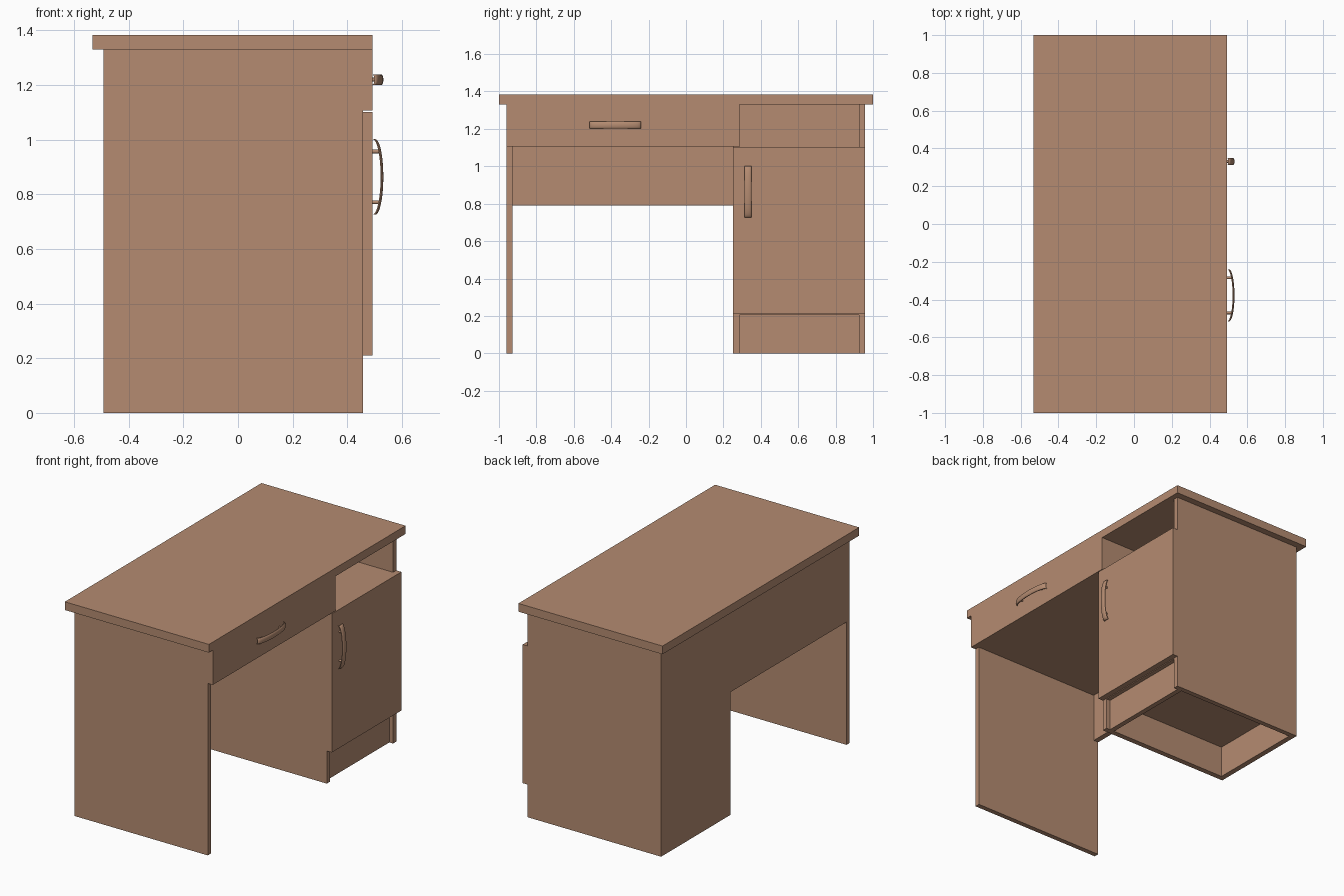
import bpy, bmesh, math
from mathutils import Matrix, Vector

if "Cube" in bpy.data.objects:
    bpy.data.objects.remove(bpy.data.objects["Cube"])

wood = bpy.data.materials.new("warm_brown_wood")
wood.diffuse_color = (0.46, 0.26, 0.165, 1)
wood.use_nodes = True
wood.node_tree.nodes["Principled BSDF"].inputs["Base Color"].default_value = wood.diffuse_color


def finish(name, bm):
    bmesh.ops.recalc_face_normals(bm, faces=bm.faces)
    me = bpy.data.meshes.new(name)
    bm.to_mesh(me)
    bm.free()
    me.materials.append(wood)
    ob = bpy.data.objects.new(name, me)
    bpy.context.collection.objects.link(ob)
    return ob


def board(name, x, y, z):
    """Flat board given by its (min, max) along each axis."""
    bm = bmesh.new()
    bmesh.ops.create_cube(bm, size=1)
    for v in bm.verts:
        v.co = [(r[0] + r[1]) / 2 + c * (r[1] - r[0]) for r, c in zip((x, y, z), v.co)]
    return finish(name, bm)


def handle(name, y, z, vertical):
    """Bowed strip on two round posts, centred on y, z of the front face."""
    bm = bmesh.new()
    half, width, thick, steps = 0.138, 0.019, 0.004, 24
    # slightly domed cross-section: (across, outwards)
    outer = [(width * t, -0.006 * t ** 4) for t in (-1, -0.85, -0.5, 0, 0.5, 0.85, 1)]
    section = outer + [(a, o - thick) for a, o in reversed(outer)]
    rings = []
    for i in range(steps + 1):
        t = -math.cos(math.pi * i / steps)
        bow = 0.503 + 0.029 * math.sqrt(max(0, 1 - t * t))
        rings.append([bm.verts.new((bow + o, half * t, a)) for a, o in section])
    n = len(section)
    for r, s in zip(rings, rings[1:]):
        for k in range(n):
            bm.faces.new((r[k], r[(k + 1) % n], s[(k + 1) % n], s[k]))
    bm.faces.new(rings[0])
    bm.faces.new(rings[-1])
    # posts
    for side in (-0.093, 0.093):
        bmesh.ops.create_cone(bm, cap_ends=True, segments=16, radius1=0.007,
                              radius2=0.007, depth=0.032,
                              matrix=Matrix.Translation((0.507, side, 0))
                              @ Matrix.Rotation(math.pi / 2, 4, 'Y'))
    if vertical:
        bm.transform(Matrix.Rotation(math.pi / 2, 4, 'X'))
    bm.transform(Matrix.Translation(Vector((0, y, z))))
    ob = finish(name, bm)
    bpy.context.view_layer.objects.active = ob
    ob.select_set(True)
    bpy.ops.object.shade_smooth_by_angle(angle=math.radians(35))
    ob.select_set(False)


# Main levels and depths
BACK, FRONT, FACE = -0.493, 0.457, 0.493
TOP = 1.33
depth = (BACK, FRONT)
inner = (BACK + 0.035, FRONT)

# Desk top
board("desk_top", (-0.533, FACE), (-1, 1), (TOP, 1.383))

# Upright side panels
board("left_leg_panel", depth, (-0.96, -0.928), (0, TOP))
board("cabinet_left_panel", depth, (0.25, 0.285), (0, TOP))
board("cabinet_right_panel", depth, (0.925, 0.957), (0, TOP))

# Back panels
board("knee_back_panel", (BACK, BACK + 0.035), (-0.928, 0.25), (0.79, TOP))
board("cabinet_back_panel", (BACK, BACK + 0.035), (0.285, 0.925), (0, TOP))

# Horizontal boards and plinth
board("drawer_bottom", inner, (-0.928, 0.25), (1.107, 1.135))
board("niche_shelf", inner, (0.285, 0.925), (1.068, 1.102))
board("cabinet_floor", inner, (0.285, 0.925), (0.205, 0.24))
board("cabinet_plinth", (0.398, 0.43), (0.285, 0.925), (0, 0.205))

# Drawer front and door
board("drawer_front", (FRONT, FACE), (-0.96, 0.285), (1.107, TOP))
board("cabinet_door", (FRONT, FACE), (0.25, 0.957), (0.21, 1.102))

# Handles
handle("drawer_handle", -0.378, 1.22, False)
handle("door_handle", 0.331, 0.864, True)
